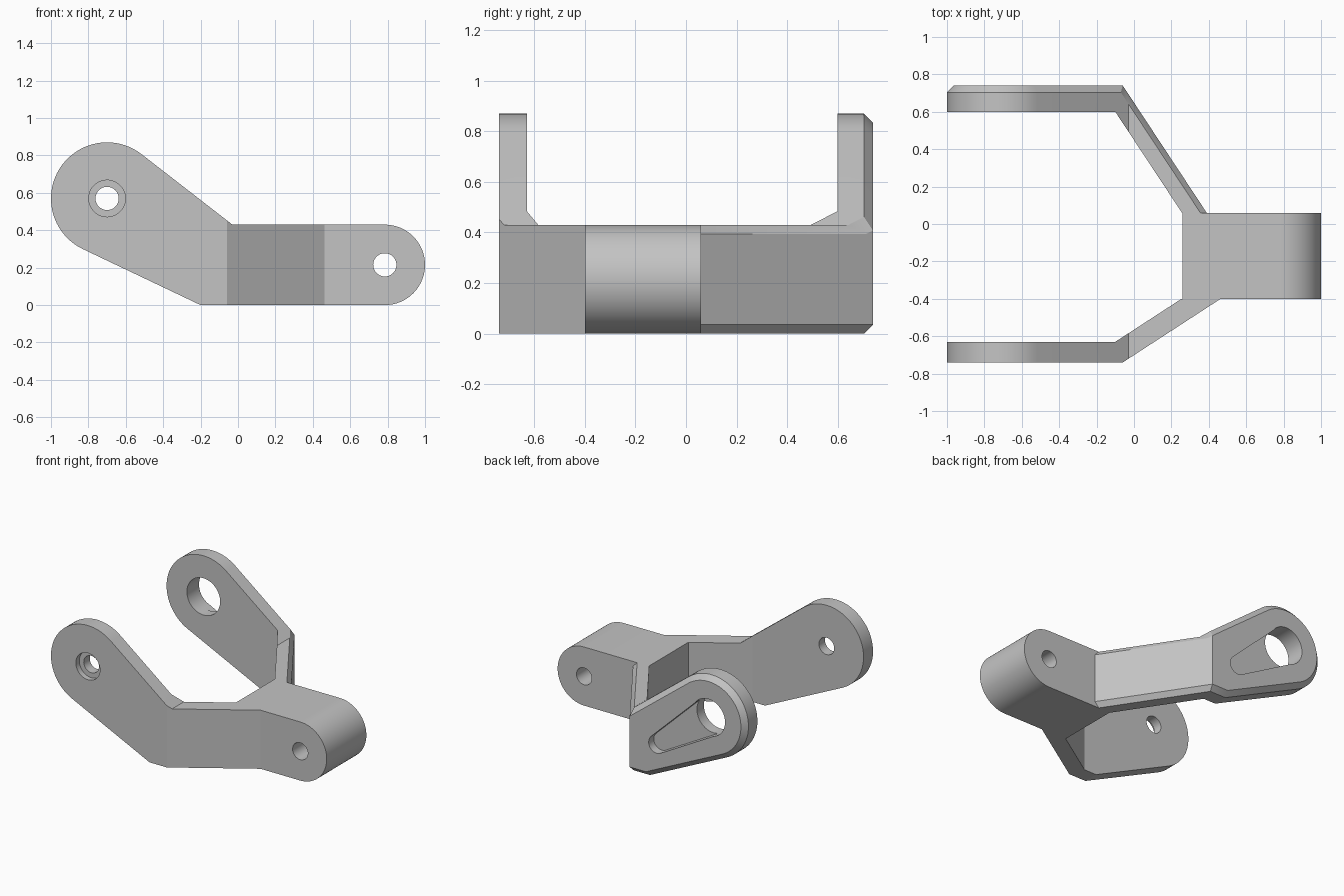
import bpy, bmesh, math
from mathutils import Vector

if "Cube" in bpy.data.objects:
    bpy.data.objects.remove(bpy.data.objects["Cube"], do_unlink=True)

grey = bpy.data.materials.new("satin_grey")
grey.use_nodes = True
colour = (0.55, 0.55, 0.55, 1)
grey.diffuse_color = colour
grey.node_tree.nodes["Principled BSDF"].inputs["Base Color"].default_value = colour

TOP = 0.43                       # height of the hub and the diagonals
EYE, EYE_R = Vector((-0.70, 0.57)), 0.30
PIN, PIN_R = Vector((0.785, 0.215)), 0.215


def arc(centre, radius, start, end, steps=40):
    """Points (x, z) along an arc."""
    angles = [start + (end - start) * i / steps for i in range(steps + 1)]
    return [(centre[0] + radius * math.cos(a), centre[1] + radius * math.sin(a)) for a in angles]


def loft(layers):
    """Closed solid through equal-length (x, z) outlines at given y."""
    bm = bmesh.new()
    rings = [[bm.verts.new((x, y, z)) for x, z in outline] for outline, y in layers]
    for a, b in zip(rings, rings[1:]):
        for i in range(len(a)):
            j = (i + 1) % len(a)
            bm.faces.new((a[i], a[j], b[j], b[i]))
    bm.faces.new(rings[0])
    bm.faces.new(rings[-1])
    bmesh.ops.recalc_face_normals(bm, faces=bm.faces)
    return bm


def add_object(name, bm):
    bmesh.ops.recalc_face_normals(bm, faces=bm.faces)
    mesh = bpy.data.meshes.new(name)
    bm.to_mesh(mesh)
    bm.free()
    obj = bpy.data.objects.new(name, mesh)
    bpy.context.collection.objects.link(obj)
    mesh.materials.append(grey)
    return obj


def cut(obj, outline, y0, y1):
    """Cut a prism with an (x, z) outline out of an object."""
    cutter = add_object("cutter", loft([(outline, y0), (outline, y1)]))
    cutter.hide_render = True
    bpy.context.view_layer.objects.active = obj
    mod = obj.modifiers.new("cut", 'BOOLEAN')
    mod.operation, mod.solver, mod.object = 'DIFFERENCE', 'EXACT', cutter
    bpy.ops.object.modifier_apply(modifier=mod.name)
    bpy.data.objects.remove(cutter, do_unlink=True)


def circle(centre, radius):
    return arc(centre, radius, 0, math.tau, 48)[:-1]


def arm_outline(inset=0.0, end=0.9):
    """Round eye joined by tangents to a level bar, optionally inset."""
    corners, angles = [], []
    for point, side in (((-0.03, TOP), 1), ((-0.20, 0), -1)):
        d = Vector(point) - EYE
        angle = math.atan2(d.y, d.x) + side * math.acos(EYE_R / d.length)
        inward = -Vector((math.cos(angle), math.sin(angle)))
        level = Vector((0, -side))
        shift = (inward + level) / (1 + inward.dot(level))
        corners.append(tuple(Vector(point) + inset * shift))
        angles.append(angle)
    head = arc(EYE, EYE_R - inset, angles[0], angles[1] + math.tau)
    return head + [corners[1], (end, inset), (end, TOP - inset), corners[0]]


def bent_arm(name, inner, outer, slope, hub_y, chamfer=0.0):
    """Flat arm, mitred and sheared towards the hub, trimmed at the hub face."""
    side = 1 if outer > 0 else -1
    layers = [(arm_outline(), inner), (arm_outline(), outer - side * chamfer)]
    if chamfer:
        layers.append((arm_outline(chamfer), outer))
    bm = loft(layers)
    a, b = Vector((-0.10, inner, 0)), Vector((-0.06, outer, 0))
    run = b - a
    bmesh.ops.bisect_plane(bm, geom=bm.verts[:] + bm.edges[:] + bm.faces[:],
                           plane_co=a, plane_no=(run.y, -run.x, 0))
    for v in bm.verts:
        bend_x = a.x + run.x * (v.co.y - a.y) / run.y
        v.co.y -= side * slope * max(0, v.co.x - bend_x)
    bmesh.ops.bisect_plane(bm, geom=bm.verts[:] + bm.edges[:] + bm.faces[:],
                           plane_co=(0, hub_y, 0), plane_no=(0, -side, 0), clear_outer=True)
    bmesh.ops.holes_fill(bm, edges=bm.edges[:], sides=0)
    return add_object(name, bm)


# Hub with a rounded end and a pin hole
hub_outline = [(0.26, TOP), (0.26, 0)] + arc(PIN, PIN_R, -math.pi / 2, math.pi / 2)
hub = add_object("hub", loft([(hub_outline, -0.40), (hub_outline, 0.06)]))
cut(hub, circle(PIN, 0.062), -0.6, 0.3)

# Front arm with a counterbored hole
front_arm = bent_arm("front_arm", -0.63, -0.74, 0.65, -0.40)
cut(front_arm, circle(EYE, 0.062), -0.9, -0.5)
cut(front_arm, circle(EYE, 0.098), -0.9, -0.70)

# Back arm with chamfered outer rim, large hole and tapered pocket
back_arm = bent_arm("back_arm", 0.60, 0.74, 1.515, 0.06, chamfer=0.036)
cut(back_arm, circle(EYE, 0.135), 0.5, 0.9)
tip, tip_r, wide_r = Vector((-0.28, 0.26)), 0.065, 0.132
axis = tip - EYE
turn = math.atan2(axis.y, axis.x)
half = math.acos((wide_r - tip_r) / axis.length)
pocket = (arc(EYE, wide_r, turn + half, turn + math.tau - half)
          + arc(tip, tip_r, turn - half, turn + half, 20))
cut(back_arm, pocket, 0.68, 0.9)

# Smooth the rounded walls and keep the edges sharp
for obj in (hub, front_arm, back_arm):
    bpy.ops.object.select_all(action='DESELECT')
    obj.select_set(True)
    bpy.context.view_layer.objects.active = obj
    bpy.ops.object.shade_smooth_by_angle(angle=math.radians(20))
